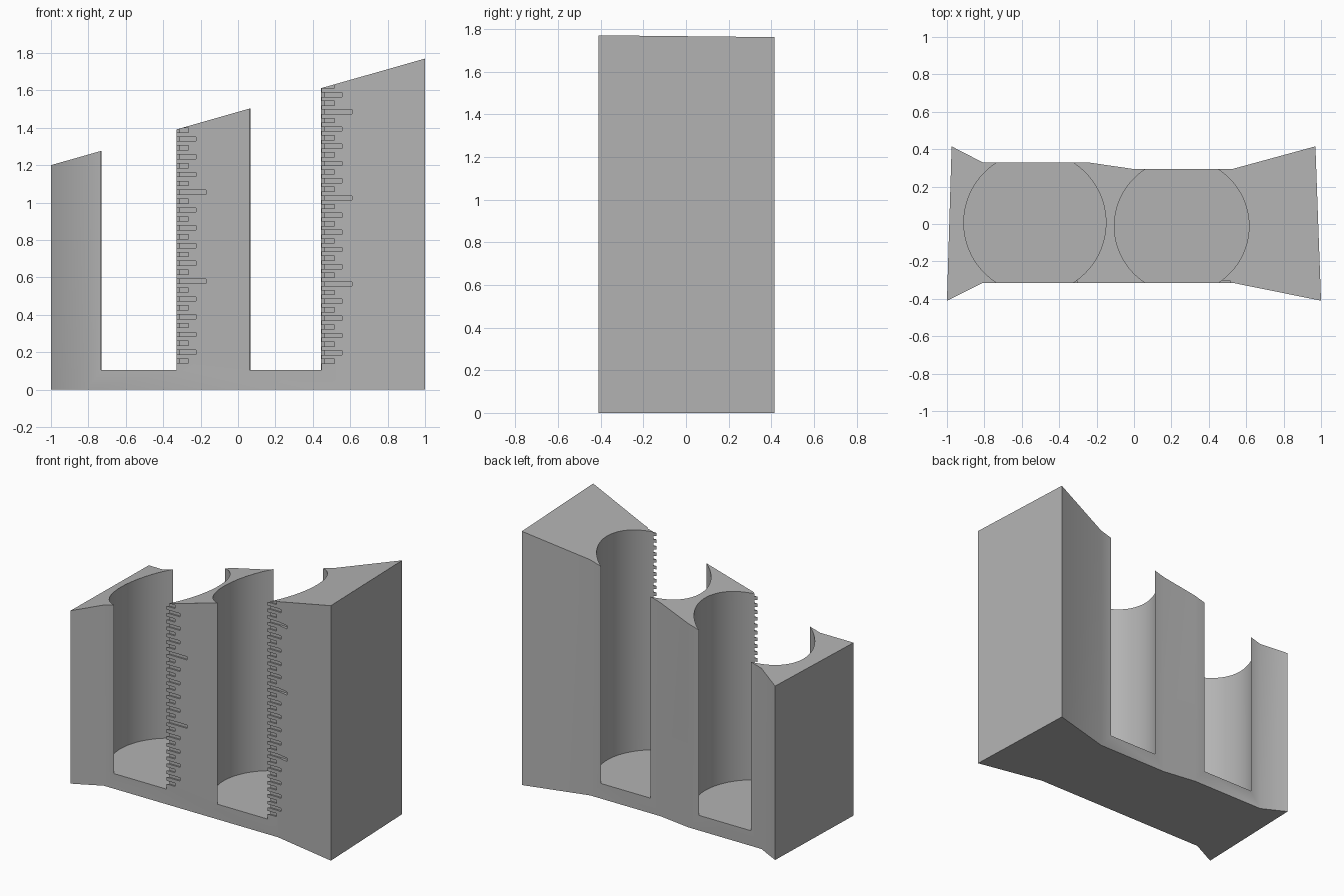
import bpy
import bmesh
from mathutils import Matrix, Vector

if "Cube" in bpy.data.objects:
    bpy.data.objects.remove(bpy.data.objects["Cube"])

FLOOR = 0.105          # height of the well floors
GROOVE_Y = -0.305      # depth plane of the graduation grooves
GROOVE_H = 0.023

grey = bpy.data.materials.new("plain_grey")
grey.use_nodes = True
grey.diffuse_color = (0.45, 0.45, 0.45, 1)
grey.node_tree.nodes["Principled BSDF"].inputs["Base Color"].default_value = (0.45, 0.45, 0.45, 1)


def make_object(name, bm):
    bmesh.ops.recalc_face_normals(bm, faces=bm.faces)
    mesh = bpy.data.meshes.new(name)
    bm.to_mesh(mesh)
    bm.free()
    mesh.materials.append(grey)
    obj = bpy.data.objects.new(name, mesh)
    bpy.context.collection.objects.link(obj)
    return obj


def top_height(x):
    return 1.485 + 0.285 * x


# Block: waisted footprint raised to a sloping top
footprint = [(-1, -0.41), (-0.81, -0.315), (0.53, -0.315), (1, -0.41),
             (0.97, 0.415), (0.53, 0.295), (-0.01, 0.295), (-0.25, 0.33),
             (-0.81, 0.33), (-0.975, 0.415)]
bm = bmesh.new()
base = bm.faces.new([bm.verts.new((x, y, 0)) for x, y in footprint])
raised = bmesh.ops.extrude_face_region(bm, geom=[base], use_keep_orig=True)
for v in raised["geom"]:
    if isinstance(v, bmesh.types.BMVert):
        v.co.z = top_height(v.co.x)
block = make_object("graduated_holder_block", bm)

# Wells: round bores that break through the front and back
bm = bmesh.new()
for x, y, radius in [(-0.53, 0.007, 0.38), (0.255, -0.011, 0.36)]:
    bmesh.ops.create_cone(bm, cap_ends=True, segments=128, radius1=radius,
                          radius2=radius, depth=2,
                          matrix=Matrix.Translation((x, y, FLOOR + 1)))
wells = make_object("well_cutter", bm)

# Graduations: short, medium and long grooves beside each well
bm = bmesh.new()
scales = [(-0.335, 0.0475, 27, (0.07, 0.11, 0.165)),
          (0.445, 0.046, 33, (0.07, 0.11, 0.165))]
for edge, pitch, count, (short, medium, long) in scales:
    for k in range(1, count + 1):
        length = long if k % 10 == 0 else medium if k % 2 == 0 else short
        x0, x1 = edge - 0.03, edge + length
        y0, y1 = -0.4, GROOVE_Y
        center = Vector(((x0 + x1) / 2, (y0 + y1) / 2, FLOOR + k * pitch))
        size = Vector((x1 - x0, y1 - y0, GROOVE_H))
        bmesh.ops.create_cube(bm, size=1, matrix=Matrix.Translation(center)
                              @ Matrix.Diagonal(size.to_4d()))
grooves = make_object("groove_cutter", bm)

# Cut the block, then drop the cutters
bpy.ops.object.select_all(action="DESELECT")
bpy.context.view_layer.objects.active = block
block.select_set(True)
for cutter in (wells, grooves):
    cutter.hide_render = True
    mod = block.modifiers.new(cutter.name, "BOOLEAN")
    mod.operation = "DIFFERENCE"
    mod.solver = "EXACT"
    mod.object = cutter
    bpy.ops.object.modifier_apply(modifier=mod.name)
    bpy.data.objects.remove(cutter)
bpy.ops.object.shade_smooth_by_angle(angle=0.52)
